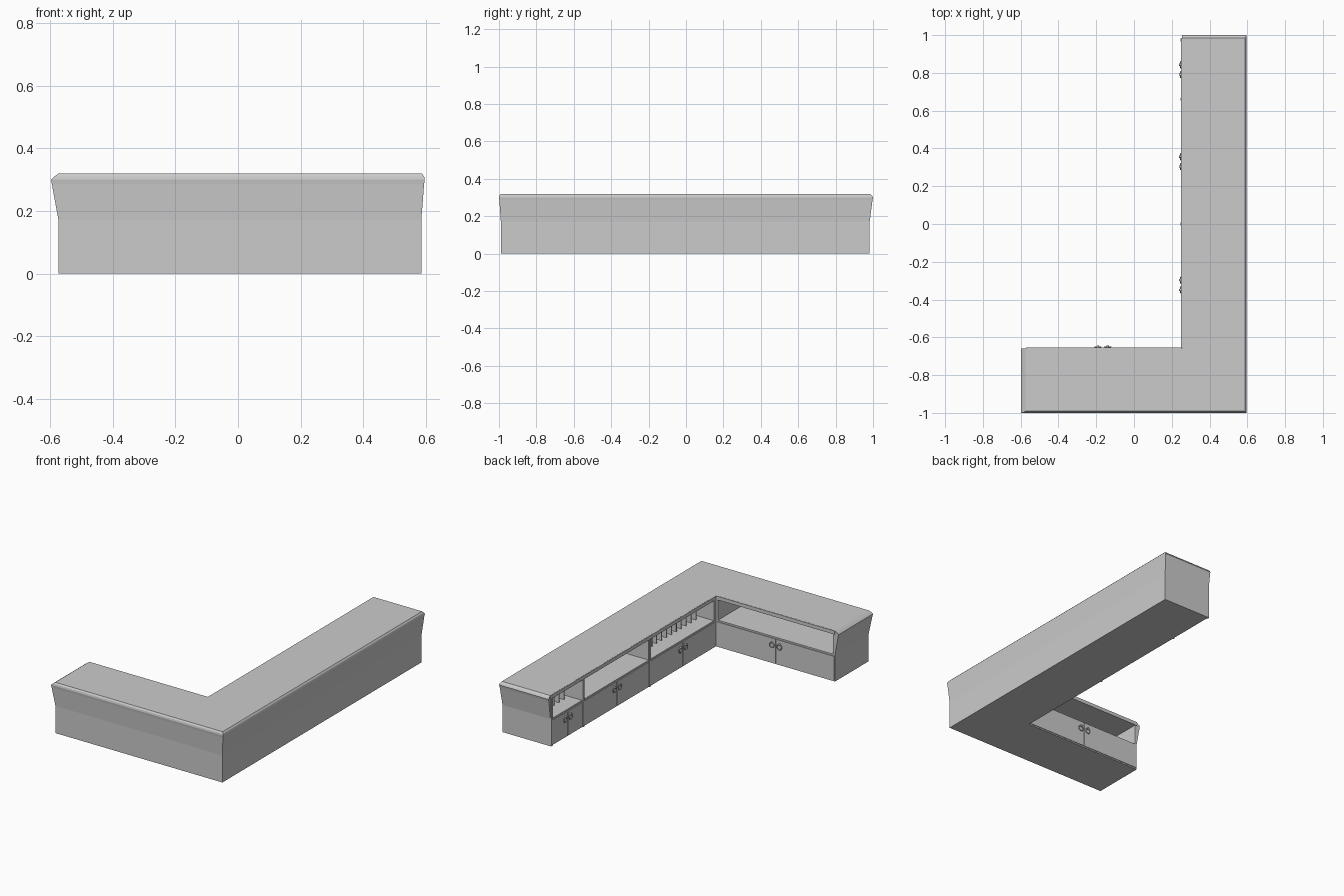
import bpy, bmesh, math
from mathutils import Matrix

if "Cube" in bpy.data.objects:
    bpy.data.objects.remove(bpy.data.objects["Cube"])

IX, IY = 0.253, -0.658   # inner faces of the two arms
SHELF, CEIL = 0.168, 0.296


def box(name, x0, x1, y0, y1, z0, z1):
    bm = bmesh.new()
    bmesh.ops.create_cube(bm, size=1)
    for v in bm.verts:
        v.co = ((x0 + x1) / 2 + v.co.x * (x1 - x0),
                (y0 + y1) / 2 + v.co.y * (y1 - y0),
                (z0 + z1) / 2 + v.co.z * (z1 - z0))
    return finish(bm, name)


def finish(bm, name):
    me = bpy.data.meshes.new(name)
    bm.to_mesh(me)
    bm.free()
    ob = bpy.data.objects.new(name, me)
    bpy.context.collection.objects.link(ob)
    return ob


# L-shaped counter: stacked outlines (z, left, right, front, back)
levels = [(0.0, -0.573, 0.585, -0.990, 0.982),
          (0.17, -0.573, 0.585, -0.990, 0.982),
          (0.285, -0.594, 0.594, -0.998, 0.997),
          (0.300, -0.597, 0.596, -1.0, 1.0),
          (0.310, -0.586, 0.594, -0.998, 0.994),
          (0.319, -0.573, 0.587, -0.991, 0.985)]
bm = bmesh.new()
rings = []
for z, l, r, f, b in levels:
    pts = [(l, f), (r, f), (r, b), (IX, b), (IX, IY), (l, IY)]
    rings.append([bm.verts.new((x, y, z)) for x, y in pts])
for a, b in zip(rings, rings[1:]):
    for i in range(6):
        j = (i + 1) % 6
        bm.faces.new((a[i], a[j], b[j], b[i]))
bm.faces.new(rings[-1])
bm.faces.new(rings[0][::-1])
bmesh.ops.recalc_face_normals(bm, faces=bm.faces)
counter = finish(bm, "counter")

# Open shelves cut into the inner sides
bays = [(-0.638, -0.008), (0.008, 0.652), (0.668, 0.966)]
cuts = [(IX - 0.008, 0.565, y0, y1) for y0, y1 in bays]
cuts.append((-0.560, 0.238, -0.970, IY + 0.01))
for c in cuts:
    cutter = box("shelf_cutter", *c, SHELF, CEIL)
    mod = counter.modifiers.new("shelf", 'BOOLEAN')
    mod.object = cutter
    mod.operation = 'DIFFERENCE'
    mod.solver = 'EXACT'
    bpy.context.view_layer.objects.active = counter
    bpy.ops.object.modifier_apply(modifier=mod.name)
    bpy.data.objects.remove(cutter)

# Thin top edging level with the doors
box("top_edge_long", 0.249, IX + 0.001, -0.655, 0.985, CEIL, 0.3185)
box("top_edge_short", -0.573, 0.252, IY - 0.001, -0.654, CEIL, 0.3185)

# Upright dividers between the long-arm bays
for y in (0.0, 0.66, 0.974):
    box("upright", 0.247, IX + 0.002, y - 0.007, y + 0.007, 0, CEIL)

# Vertical slots at the back of the two outer bays
for bay, count in ((0, 12), (2, 5)):
    y0, y1 = bays[bay]
    for i in range(1, count + 1):
        y = y0 + (y1 - y0) * i / (count + 1)
        box("slot_divider", IX + 0.09, 0.567, y - 0.003, y + 0.003, SHELF - 0.002, CEIL + 0.002)


# Ring pull with a round boss; axis is the outward direction
def ring_pull(x, y, z, along_x):
    rot = Matrix.Rotation(math.pi / 2, 4, 'Y' if along_x else 'X')
    bpy.ops.mesh.primitive_torus_add(major_radius=0.016, minor_radius=0.003,
                                     major_segments=16, minor_segments=6)
    ring = bpy.context.object
    ring.name = "ring_pull"
    ring.matrix_world = Matrix.Translation((x, y, z - 0.006)) @ rot
    bpy.ops.object.shade_smooth_by_angle(angle=math.radians(40))
    bpy.ops.mesh.primitive_cylinder_add(vertices=12, radius=0.006, depth=0.014)
    boss = bpy.context.object
    boss.name = "pull_boss"
    boss.matrix_world = Matrix.Translation((x, y, z + 0.01)) @ rot
    bpy.ops.object.shade_smooth_by_angle(angle=math.radians(40))


# Door pairs under the shelves
ZD = (0.008, 0.158)
for y0, y1 in bays:
    mid = (y0 + y1) / 2
    box("door", 0.249, IX + 0.002, y0 + 0.003, mid - 0.002, *ZD)
    box("door", 0.249, IX + 0.002, mid + 0.002, y1 - 0.003, *ZD)
    for s in (-1, 1):
        ring_pull(0.245, mid + s * 0.026, 0.122, True)
mid = -0.165
box("door", -0.568, mid - 0.002, IY - 0.002, -0.654, *ZD)
box("door", mid + 0.002, 0.243, IY - 0.002, -0.654, *ZD)
for s in (-1, 1):
    ring_pull(mid + s * 0.026, -0.650, 0.122, False)
